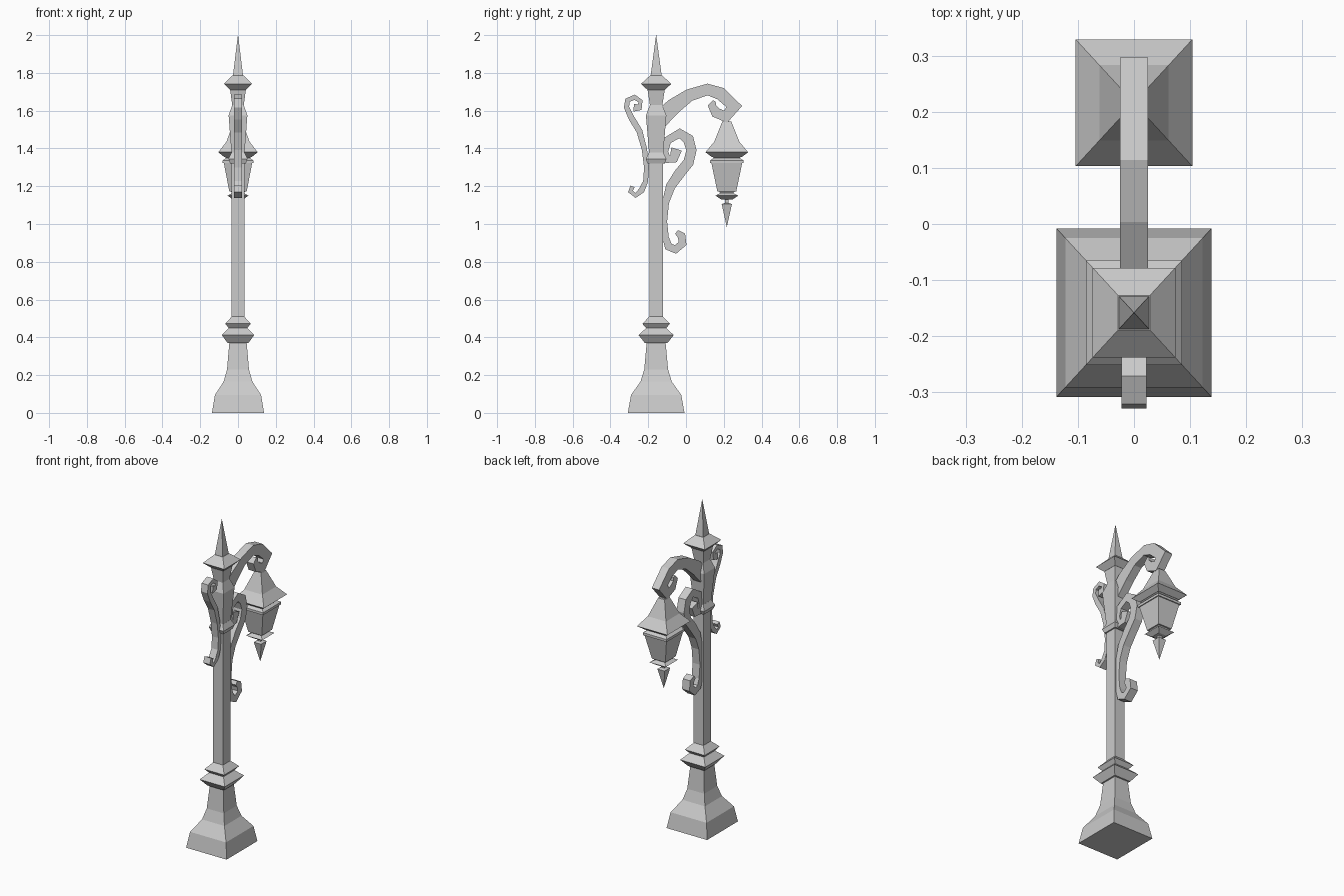
import bpy, bmesh
from mathutils import Vector

POST_Y, LAMP_Y = -0.158, 0.216
X_RATIO = 0.92          # square sections are slightly narrower in x


def finish(name, bm):
    bmesh.ops.remove_doubles(bm, verts=bm.verts, dist=1e-5)
    bmesh.ops.recalc_face_normals(bm, faces=bm.faces)
    me = bpy.data.meshes.new(name)
    bm.to_mesh(me)
    bm.free()
    ob = bpy.data.objects.new(name, me)
    bpy.context.collection.objects.link(ob)
    return ob


def skin(bm, rings):
    """Bridge four-cornered rings and cap both ends."""
    for a, b in zip(rings, rings[1:]):
        for i in range(4):
            j = (i + 1) % 4
            bm.faces.new((a[i], a[j], b[j], b[i]))
    bm.faces.new(rings[0][::-1])
    bm.faces.new(rings[-1])


def square_stack(name, y, profile):
    """Square-section part from (half width, z) pairs."""
    bm = bmesh.new()
    rings = [[bm.verts.new((sx * h * X_RATIO, y + sy * h, z))
              for sx, sy in ((-1, -1), (1, -1), (1, 1), (-1, 1))]
             for h, z in profile]
    skin(bm, rings)
    return finish(name, bm)


def scroll(name, half_x, path):
    """Flat wrought strip along (y, z, half width) points."""
    bm = bmesh.new()
    pts = [Vector((p[0], p[1])) for p in path]
    rings = []
    for i, p in enumerate(pts):
        d = Vector((0, 0))
        if i:
            d += (p - pts[i - 1]).normalized()
        if i < len(pts) - 1:
            d += (pts[i + 1] - p).normalized()
        d.normalize()
        n = Vector((-d.y, d.x)) * path[i][2]
        rings.append([bm.verts.new((sx * half_x, p.x + s * n.x, p.y + s * n.y))
                      for sx, s in ((-1, -1), (1, -1), (1, 1), (-1, 1))])
    skin(bm, rings)
    return finish(name, bm)


# Post, bottom to top
square_stack("base", POST_Y, [(.15, 0), (.133, .095), (.083, .165), (.063, .23), (.05, .372)])
square_stack("lower_collar", POST_Y, [(.06, .37), (.093, .412), (.05, .452)])
square_stack("upper_collar", POST_Y, [(.05, .445), (.073, .472), (.036, .51)])
square_stack("shaft", POST_Y, [(.036, .5), (.036, 1.33)])
square_stack("middle_collar", POST_Y, [(.045, 1.32), (.055, 1.345), (.038, 1.378)])
square_stack("upper_post", POST_Y, [(.037, 1.37), (.054, 1.575), (.033, 1.63), (.046, 1.715)])
square_stack("cap", POST_Y, [(.046, 1.71), (.08, 1.742), (.031, 1.787)])
square_stack("spike", POST_Y, [(.03, 1.78), (.0005, 2.0)])

# Hanging lantern
square_stack("lantern_drop", LAMP_Y, [(.0005, .985), (.027, 1.105), (.01, 1.112), (.01, 1.14)])
square_stack("lantern_foot", LAMP_Y, [(.03, 1.13), (.06, 1.15), (.035, 1.163), (.045, 1.18)])
square_stack("lantern_body", LAMP_Y, [(.05, 1.172), (.082, 1.325)])
square_stack("lantern_rim", LAMP_Y, [(.088, 1.322), (.088, 1.337), (.068, 1.35), (.085, 1.36)])
square_stack("lantern_roof", LAMP_Y, [(.08, 1.355), (.113, 1.38), (.067, 1.435), (.024, 1.542)])
square_stack("hanger_rod", LAMP_Y, [(.011, 1.53), (.011, 1.6)])

# Lantern arm with curled end
scroll("lantern_arm", .025, [
    (-.14, 1.55, .045), (-.066, 1.623, .042), (.018, 1.682, .033), (.114, 1.712, .031),
    (.183, 1.69, .034), (.255, 1.622, .042), (.21, 1.568, .033), (.158, 1.59, .028),
    (.137, 1.628, .022), (.15, 1.652, .008)])

# Large S-shaped support under the arm
scroll("support_scroll", .025, [
    (-.05, 1.397, .029), (-.066, 1.347, .026), (-.098, 1.342, .022), (-.114, 1.384, .02),
    (-.098, 1.443, .022), (-.034, 1.48, .026), (.013, 1.448, .03), (.029, 1.39, .027),
    (.013, 1.326, .028), (-.034, 1.268, .028), (-.082, 1.199, .025), (-.108, 1.114, .018),
    (-.114, 1.013, .014), (-.108, .928, .017), (-.093, .881, .022), (-.056, .865, .023),
    (-.018, .897, .022), (-.024, .939, .022), (-.05, .958, .012)])

# Slim S-shaped ornament on the front of the post
scroll("front_scroll", .022, [
    (-.262, 1.634, .014), (-.267, 1.607, .016), (-.246, 1.613, .014), (-.241, 1.65, .012),
    (-.272, 1.671, .014), (-.31, 1.655, .014), (-.315, 1.618, .014), (-.288, 1.56, .016),
    (-.246, 1.491, .016), (-.22, 1.395, .014), (-.209, 1.3, .013), (-.214, 1.225, .013),
    (-.235, 1.178, .016), (-.267, 1.151, .013), (-.294, 1.172, .013), (-.283, 1.199, .012)])
